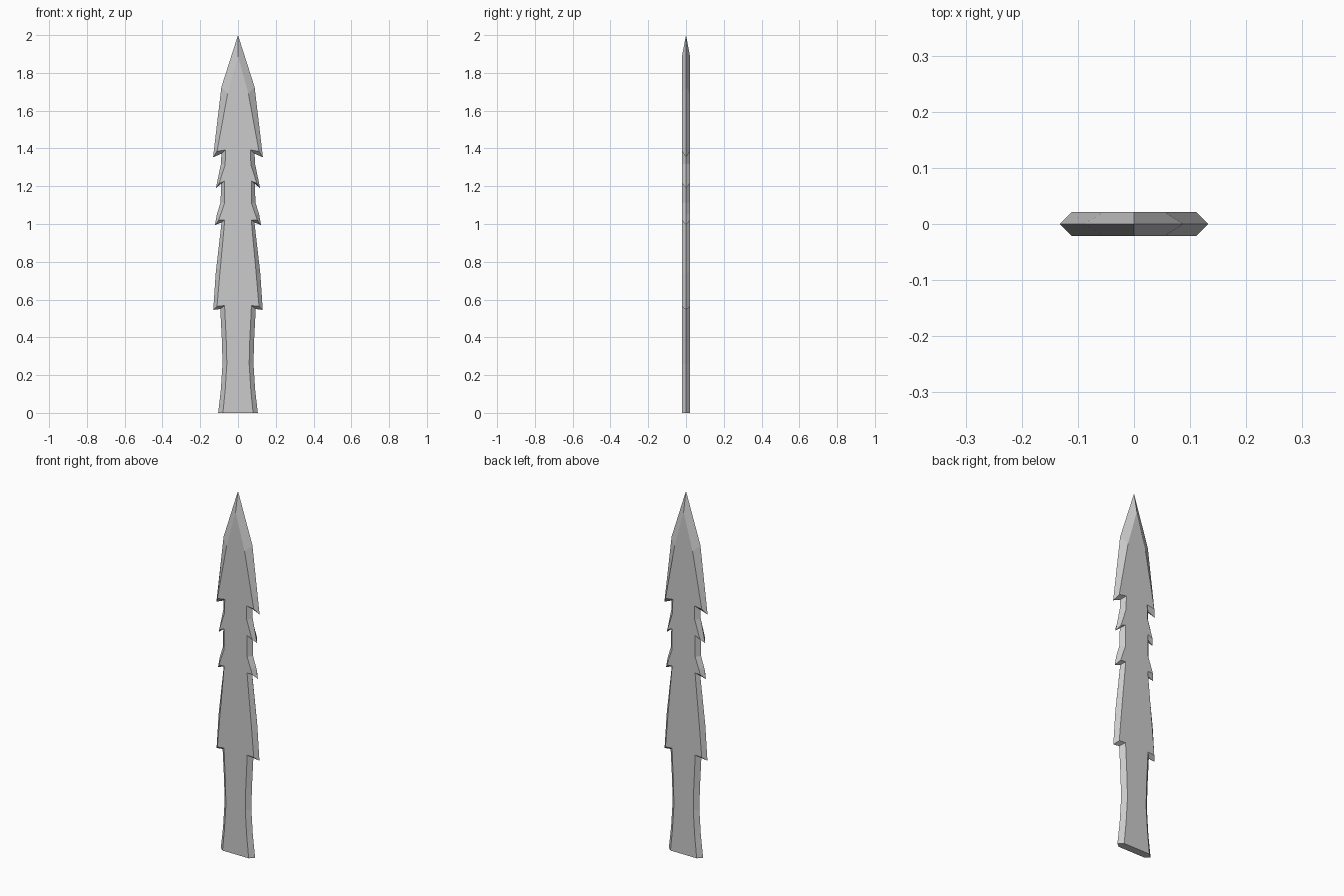
import bpy
import bmesh

cube = bpy.data.objects.get("Cube")
if cube:
    bpy.data.objects.remove(cube, do_unlink=True)

HALF_THICK = 0.021

# Half outline, bottom to tip: (edge x, edge z, flat x, flat z)
outline = [
    (0.105, 0.0, 0.08, 0.0),        # handle
    (0.091, 0.12, 0.068, 0.12),
    (0.082, 0.26, 0.059, 0.26),
    (0.085, 0.38, 0.062, 0.38),
    (0.094, 0.55, 0.071, 0.568),
    (0.131, 0.545, 0.111, 0.565),   # lower blade
    (0.118, 0.74, 0.096, 0.74),
    (0.087, 1.008, 0.07, 1.022),
    (0.122, 0.994, 0.102, 1.02),    # lower barb
    (0.112, 1.05, 0.092, 1.05),
    (0.092, 1.115, 0.071, 1.11),
    (0.09, 1.212, 0.071, 1.228),
    (0.117, 1.19, 0.1, 1.215),      # upper barb
    (0.09, 1.32, 0.068, 1.315),
    (0.088, 1.372, 0.066, 1.392),
    (0.132, 1.353, 0.111, 1.385),   # head
    (0.088, 1.725, 0.055, 1.69),
]
TIP = (0.0, 2.0, 0.0, 1.89)
loop = outline + [TIP] + [(-a, b, -c, d) for a, b, c, d in reversed(outline)]

# Sharp rim in the middle, joined by bevels to a flat on each side
bm = bmesh.new()
rim = [bm.verts.new((a, 0, b)) for a, b, c, d in loop]
n = len(loop)
caps = []
for side in (-1, 1):
    flat = [bm.verts.new((c, side * HALF_THICK, d)) for a, b, c, d in loop]
    bm.faces.new(flat)
    caps.append(flat)
    for i in range(n - 1):
        bm.faces.new((rim[i], rim[i + 1], flat[i + 1], flat[i]))

# Six-sided butt of the handle
front, back = caps
bm.faces.new((rim[0], front[0], front[-1], rim[-1], back[-1], back[0]))
bmesh.ops.recalc_face_normals(bm, faces=bm.faces)

mesh = bpy.data.meshes.new("barbed_blade")
bm.to_mesh(mesh)
bm.free()

# Plain grey
grey = bpy.data.materials.new("grey")
grey.use_nodes = True
colour = (0.6, 0.6, 0.6, 1.0)
grey.diffuse_color = colour
grey.node_tree.nodes["Principled BSDF"].inputs["Base Color"].default_value = colour
mesh.materials.append(grey)

blade = bpy.data.objects.new("barbed_blade", mesh)
bpy.context.collection.objects.link(blade)
